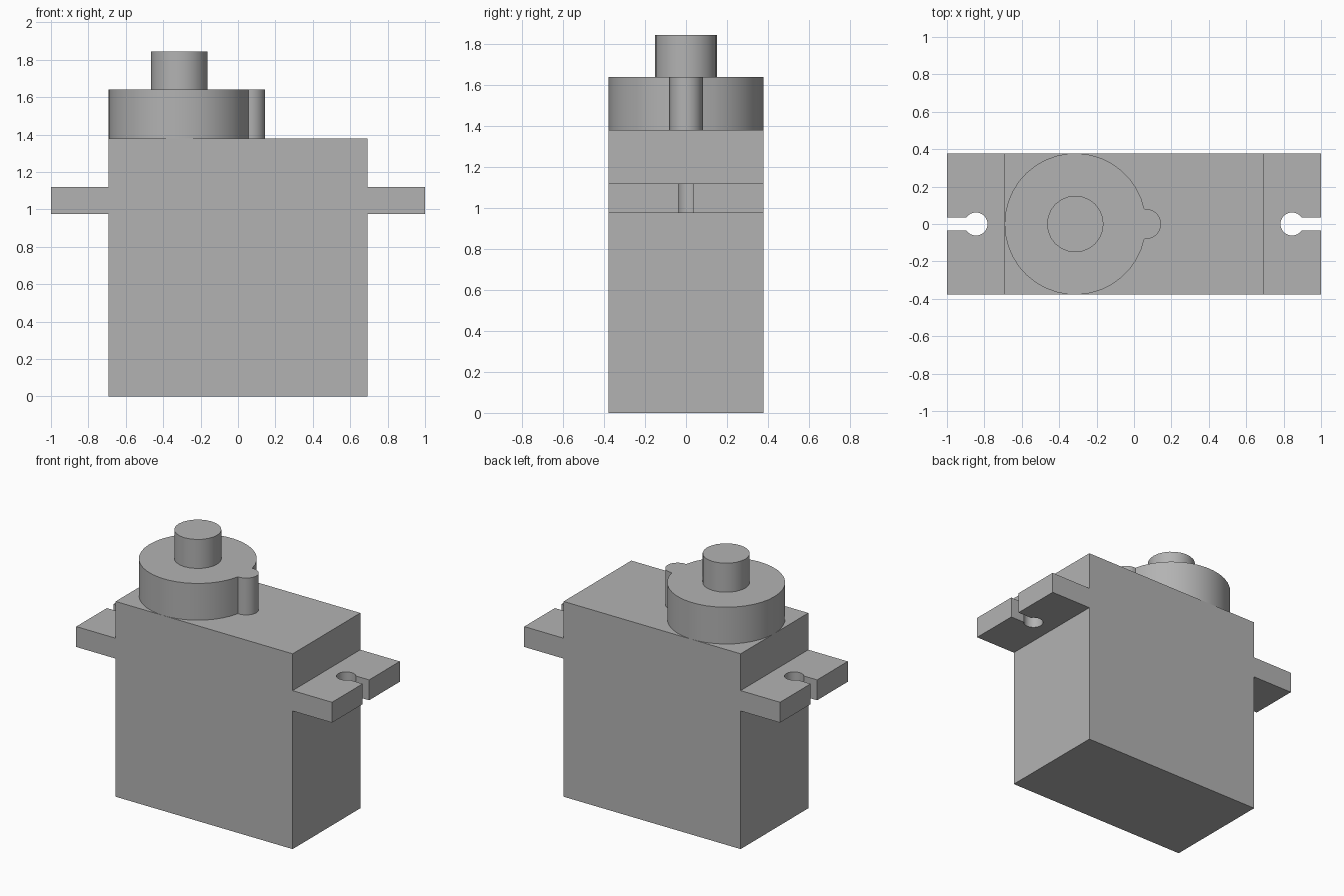
import bpy, bmesh
from math import sin, cos, pi, asin, acos

if "Cube" in bpy.data.objects:
    bpy.data.objects.remove(bpy.data.objects["Cube"])

GREY = (0.45, 0.45, 0.45, 1)
grey = bpy.data.materials.new("plain grey")
grey.use_nodes = True
grey.diffuse_color = GREY
grey.node_tree.nodes["Principled BSDF"].inputs["Base Color"].default_value = GREY


def arc(cx, cy, r, a0, a1, steps):
    """Points along a circular arc, both ends included."""
    angles = [a0 + (a1 - a0) * i / steps for i in range(steps + 1)]
    return [(cx + r * cos(a), cy + r * sin(a)) for a in angles]


def prism(name, outline, z0, z1):
    """Extrude a flat outline from z0 up to z1."""
    bm = bmesh.new()
    base = bm.faces.new([bm.verts.new((x, y, z0)) for x, y in outline])
    top = bmesh.ops.extrude_face_region(bm, geom=[base], use_keep_orig=True)
    verts = [g for g in top["geom"] if isinstance(g, bmesh.types.BMVert)]
    bmesh.ops.translate(bm, verts=verts, vec=(0, 0, z1 - z0))
    bmesh.ops.recalc_face_normals(bm, faces=bm.faces)
    mesh = bpy.data.meshes.new(name)
    bm.to_mesh(mesh)
    bm.free()
    mesh.materials.append(grey)
    obj = bpy.data.objects.new(name, mesh)
    bpy.context.collection.objects.link(obj)
    bpy.ops.object.select_all(action="DESELECT")
    obj.select_set(True)
    bpy.context.view_layer.objects.active = obj
    bpy.ops.object.shade_smooth_by_angle()
    return obj


BODY_X, HALF_Y, BODY_TOP = 0.692, 0.378, 1.38
HUB_X, HUB_TOP = -0.314, 1.64

# Case
prism("case", [(-BODY_X, -HALF_Y), (BODY_X, -HALF_Y),
               (BODY_X, HALF_Y), (-BODY_X, HALF_Y)], 0, BODY_TOP)

# Mounting tabs with a keyhole slot open to the outer end
HOLE_X, HOLE_R, SLOT = 0.845, 0.062, 0.036
a = asin(SLOT / HOLE_R)
tab = [(1, SLOT), (1, HALF_Y), (BODY_X, HALF_Y), (BODY_X, -HALF_Y),
       (1, -HALF_Y), (1, -SLOT)]
tab += arc(HOLE_X, 0, HOLE_R, 2 * pi - a, a, 20)
for side, sign in (("left", 1), ("right", -1)):
    prism(side + "_mounting_tab", [(sign * x, y) for x, y in tab], 0.976, 1.12)

# Gear housing: a large disc merged with a small round lobe
LOBE_X, LOBE_R = 0.065, 0.08
d = LOBE_X - HUB_X
along = (d * d + HALF_Y ** 2 - LOBE_R ** 2) / (2 * d)
a_disc = acos(along / HALF_Y)
a_lobe = acos((along - d) / LOBE_R)
housing = arc(HUB_X, 0, HALF_Y, a_disc, 2 * pi - a_disc, 36)
housing += arc(LOBE_X, 0, LOBE_R, -a_lobe, a_lobe, 14)[1:-1]
prism("gear_housing", housing, BODY_TOP, HUB_TOP)

# Output shaft
prism("output_shaft", arc(HUB_X, 0, 0.151, 0, 2 * pi, 24)[:-1], HUB_TOP, 1.845)
